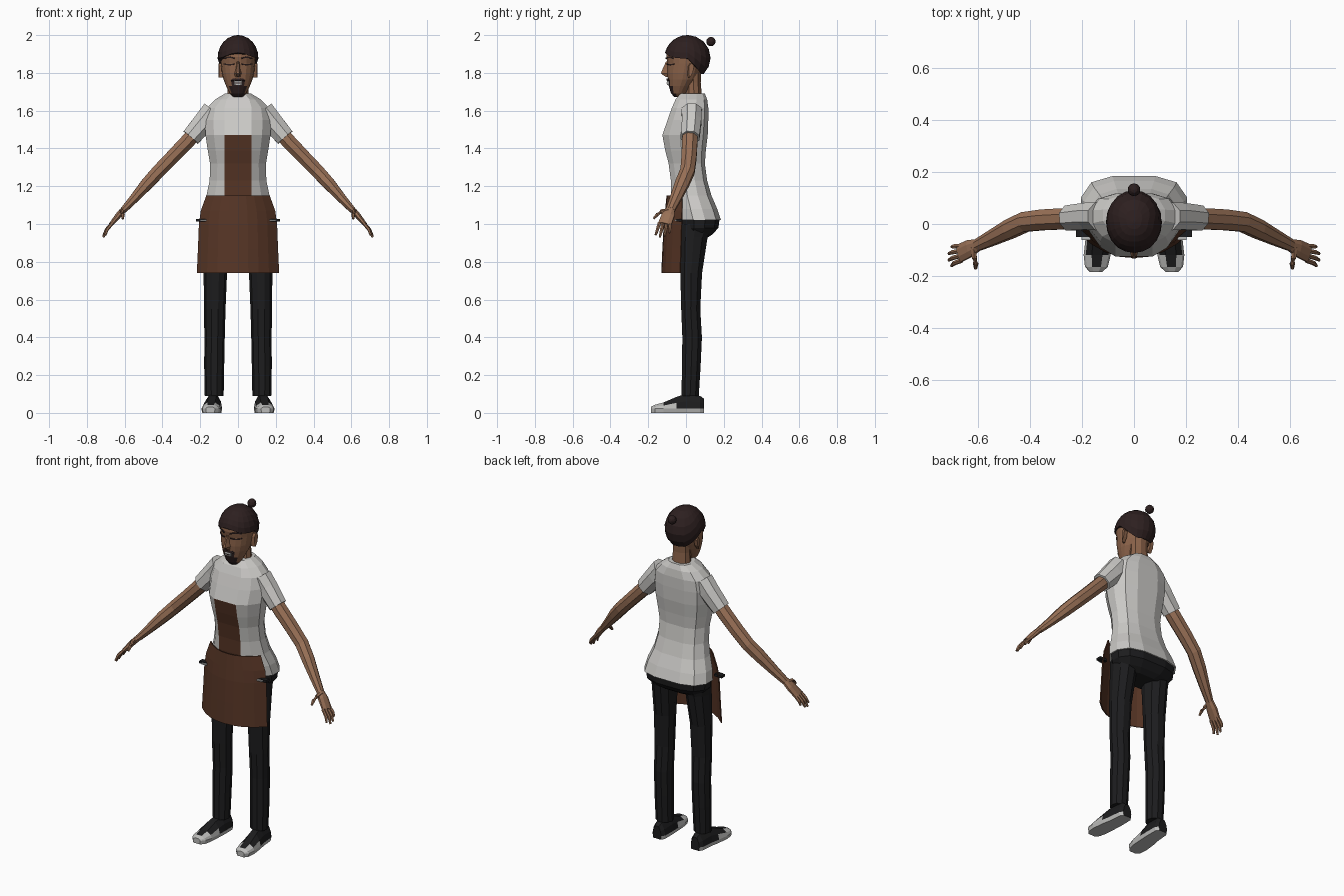
import bpy, bmesh, math
from mathutils import Vector

if "Cube" in bpy.data.objects:
    bpy.data.objects.remove(bpy.data.objects["Cube"])


def material(name, rgb):
    m = bpy.data.materials.new(name)
    m.diffuse_color = (*rgb, 1)
    m.use_nodes = True
    m.node_tree.nodes["Principled BSDF"].inputs["Base Color"].default_value = m.diffuse_color
    return m


SKIN = material("skin", (0.32, 0.165, 0.095))
SHIRT = material("shirt_white", (0.60, 0.59, 0.57))
APRON = material("apron_brown", (0.095, 0.036, 0.019))
BLACK = material("trouser_black", (0.012, 0.012, 0.013))
HAIR = material("hair_dark", (0.026, 0.014, 0.014))
PALE = material("sole_grey", (0.50, 0.50, 0.49))
FACE = material("face_skin", (0.26, 0.125, 0.068))


def loft(name, rings, mats, rule=None, mirror=False, closed=True, solid=0):
    """Skin a list of equal-length point rings; rule(centre, normal) picks the material."""
    bm = bmesh.new()
    rows = [[bm.verts.new(p) for p in r] for r in rings]
    n = len(rows[0])
    for a, b in zip(rows, rows[1:]):
        for i in range(n if closed else n - 1):
            j = (i + 1) % n
            bm.faces.new((a[i], a[j], b[j], b[i]))
    if closed:
        bm.faces.new(rows[0])
        bm.faces.new(rows[-1])
    bmesh.ops.recalc_face_normals(bm, faces=bm.faces)
    bm.normal_update()
    if rule:
        for f in bm.faces:
            f.material_index = rule(f.calc_center_median(), f.normal)
    me = bpy.data.meshes.new(name)
    bm.to_mesh(me)
    bm.free()
    for m in mats:
        me.materials.append(m)
    ob = bpy.data.objects.new(name, me)
    bpy.context.collection.objects.link(ob)
    if solid:
        md = ob.modifiers.new("thickness", 'SOLIDIFY')
        md.thickness, md.offset = solid, 0
    if mirror:
        ob.modifiers.new("mirror", 'MIRROR')
    return ob


def oval(z, rx, yf, yb, n=12, cx=0.0):
    """Horizontal oval ring, with a flat side to the front."""
    cy, ry = (yf + yb) / 2, (yb - yf) / 2
    return [(cx + rx * math.sin(a), cy - ry * math.cos(a), z)
            for a in (2 * math.pi * (i + 0.5) / n for i in range(n))]


def tube(name, path, mats, n=8, **kw):
    """Path entries: x, y, z, radius along y, radius across."""
    pts = [Vector(p[:3]) for p in path]
    rings = []
    for i, p in enumerate(path):
        d = (pts[min(i + 1, len(pts) - 1)] - pts[max(i - 1, 0)]).normalized()
        ref = Vector((0, 1, 0)) if abs(d.y) < 0.8 else Vector((1, 0, 0))
        u = (ref - d * ref.dot(d)).normalized()
        v = d.cross(u)
        rings.append([pts[i] + u * p[3] * math.cos(a) + v * p[4] * math.sin(a)
                      for a in (2 * math.pi * (k + 0.5) / n for k in range(n))])
    return loft(name, rings, mats, mirror=True, **kw)


def box(name, c, s, mat, mirror=False):
    x, y, z = (v / 2 for v in s)
    rings = [[(c[0] + i * x, c[1] + j * y, c[2] + k * z)
              for i, j in ((-1, -1), (1, -1), (1, 1), (-1, 1))] for k in (-1, 1)]
    return loft(name, rings, [mat], mirror=mirror)


# Shirt body with the apron bib as front faces
def torso_ring(z, w, yf, yb):
    d = yb - yf
    half = [(min(0.072, 0.5 * w), yf), (0.74 * w, yf + 0.14 * d), (w, yf + 0.4 * d),
            (w, yf + 0.66 * d), (0.8 * w, yf + 0.9 * d), (0.4 * w, yb)]
    return [(x, y, z) for x, y in half] + [(-x, y, z) for x, y in reversed(half)]


torso = [(1.02, .205, -.06, .185), (1.08, .193, -.07, .165), (1.15, .167, -.078, .135),
         (1.23, .15, -.08, .112), (1.32, .148, -.092, .10), (1.39, .16, -.11, .105),
         (1.47, .172, -.125, .115), (1.55, .176, -.098, .118), (1.615, .165, -.075, .118),
         (1.66, .12, -.055, .112), (1.69, .07, -.03, .10)]
loft("shirt_body", [torso_ring(*t) for t in torso], [SHIRT, APRON],
     lambda c, n: int(abs(c.x) < 0.01 and c.y < -0.05 and 1.1 < c.z < 1.47))

# Apron skirt: a curved sheet around the front
rows = []
for z, w, yf, ys in ((1.15, .166, -.10, -.02), (1.07, .195, -.108, -.02), (1.0, .205, -.115, -.022),
                     (.87, .21, -.122, -.026), (.74, .216, -.128, -.03)):
    rows.append([(w * u / 4, yf + (ys - yf) * abs(u / 4) ** 2.2, z) for u in range(-4, 5)])
loft("apron_skirt", rows, [APRON], closed=False, solid=0.006)
box("apron_tie", (.198, -.036, 1.02), (.05, .03, .014), BLACK, True)
box("tie_clip", (.185, -.056, 1.02), (.034, .012, .007), PALE, True)

# Trousers
loft("trouser_seat", [torso_ring(*t) for t in
     ((1.03, .198, -.05, .178), (.98, .192, -.045, .172), (.945, .165, -.035, .14),
      (.925, .12, -.02, .11))], [BLACK])
legs = [(1.0, .11, .075, -.035, .14), (.93, .112, .07, -.035, .118), (.74, .12, .062, -.033, .088),
        (.55, .123, .057, -.028, .078), (.40, .124, .054, -.022, .087), (.25, .126, .053, -.024, .08),
        (.09, .126, .05, -.026, .07)]
loft("trouser_leg", [oval(z, r, yf, yb, 10, cx) for z, cx, r, yf, yb in legs], [BLACK], mirror=True)

# Shoes: cross-sections from heel to toe
shoe = []
for y, cx, w, top in ((.095, .127, .028, .075), (.075, .127, .042, .09), (.0, .13, .046, .1),
                      (-.05, .136, .05, .085), (-.12, .142, .052, .055), (-.165, .145, .044, .043),
                      (-.185, .146, .024, .032)):
    shoe.append([(cx + w * a, y, h) for a, h in
                 ((-.9, 0), (-1, .022), (-.85, .022 + .5 * (top - .022)), (-.4, top),
                  (.4, top), (.85, .022 + .5 * (top - .022)), (1, .022), (.9, 0))])
loft("shoe", shoe, [BLACK, PALE],
     lambda c, n: int(c.z < .02 or c.y < -.16 or (c.y < -.07 and c.z < .045)), mirror=True)

# Sleeves, arms and hands
tube("sleeve", [(.13, .03, 1.60, .058, .065), (.175, .03, 1.545, .056, .062),
                (.25, .023, 1.458, .052, .054)], [SHIRT])
tube("arm", [(.22, .022, 1.49, .042, .042), (.27, .02, 1.435, .044, .042),
             (.35, .016, 1.352, .043, .04), (.42, .008, 1.28, .041, .039),
             (.48, -.02, 1.215, .04, .036), (.55, -.055, 1.135, .032, .026),
             (.605, -.082, 1.075, .025, .019)], [SKIN])
tube("palm", [(.60, -.08, 1.082, .024, .017), (.632, -.094, 1.047, .036, .017),
              (.672, -.113, .998, .038, .012)], [SKIN])
for i, (y, tip) in enumerate(((-.084, (.702, -.088, .953)), (-.103, (.713, -.114, .936)),
                              (-.122, (.713, -.139, .93)), (-.141, (.703, -.161, .942)))):
    mid = [(a + b) / 2 for a, b in zip((.672, y, 1.0), tip)]
    mid[0] += .005
    tube(f"finger_{i + 1}", [(.665, y, 1.005, .0095, .009), (*mid, .009, .009),
                             (*tip, .006, .006)], [SKIN], n=6)
tube("thumb", [(.618, -.09, 1.07, .012, .014), (.615, -.13, 1.065, .011, .013),
               (.61, -.152, 1.05, .01, .011), (.61, -.172, 1.028, .006, .006)], [SKIN], n=6)

# Neck and head, with the goatee as chin faces
loft("neck", [oval(z, r, a, b, 10) for z, r, a, b in
     ((1.62, .062, -.02, .095), (1.69, .056, -.002, .085), (1.75, .052, .0, .08),
      (1.83, .055, -.01, .085))], [FACE])
head = [(1.672, .024, -.062, -.015), (1.692, .044, -.08, .0), (1.73, .063, -.092, .03),
        (1.766, .077, -.097, .06), (1.80, .085, -.1, .075), (1.85, .091, -.099, .09),
        (1.885, .093, -.106, .10), (1.92, .092, -.102, .10), (1.96, .07, -.07, .08)]
loft("head", [oval(*h, 18) for h in head], [FACE, HAIR],
     lambda c, n: int(c.z < 1.766 and abs(c.x) < .036 and c.y < -.05 or c.z < 1.675))
box("mouth", (0, -.095, 1.748), (.042, .009, .022), PALE)
box("lip_line", (0, -.099, 1.746), (.036, .006, .004), HAIR)
loft("moustache", [[(w * u, -.101 + .012 * u * u, z) for u in (-1, -.4, .4, 1)]
     for z, w in ((1.758, .037), (1.77, .026))], [HAIR], closed=False, solid=.006)
loft("nose", [[(-w, -.09, z), (-w * .35, yf, z), (w * .35, yf, z), (w, -.09, z)]
     for z, w, yf in ((1.779, .018, -.108), (1.797, .021, -.133), (1.82, .014, -.124),
                      (1.86, .01, -.106))], [FACE])
loft("ear", [[(.08, y0, z), (.1, y0 + .008, z), (.104, y1, z), (.082, y1, z)]
     for z, y0, y1 in ((1.775, .01, .02), (1.80, .008, .036), (1.835, .008, .043),
                       (1.85, .018, .034))], [FACE], mirror=True)


# Eyelid and eyebrow strips laid on the face
def strip(name, z, h, arch, mat, off):
    rows = []
    for k in (-1, 1):
        rows.append([(x, off + .055 * (1 - math.cos(x / .055)), z + k * h + arch * (1 - ((x - .046) / .027) ** 2))
                     for x in (.019, .033, .047, .061, .073)])
    loft(name, rows, [mat], closed=False, solid=.008, mirror=True)


strip("eye", 1.847, .003, -.004, HAIR, -.103)
strip("eyebrow", 1.876, .0035, .007, HAIR, -.108)

# Hair cap whose hem drops from forehead to nape
N = 20
caps = []
for t in range(7):
    ring = []
    for i in range(N):
        a = 2 * math.pi * i / N
        c = math.cos(a)                    # 1 at the front, -1 at the back
        hem = 1.877 + (.03 * c ** 4 if c > 0 else -.082 * min(1, -1.35 * c))
        phi = math.acos((hem - 1.88) / .12) * max(t / 6, .02)
        ring.append((.108 * math.sin(a) * math.sin(phi),
                     .008 - .122 * c * math.sin(phi), 1.88 + .12 * math.cos(phi)))
    caps.append(ring)
loft("hair_cap", caps, [HAIR])

# Hair bun
bpy.ops.mesh.primitive_uv_sphere_add(segments=10, ring_count=6, radius=.025, location=(0, .132, 1.966))
bun = bpy.context.object
bun.name = "hair_bun"
bun.data.materials.append(HAIR)
